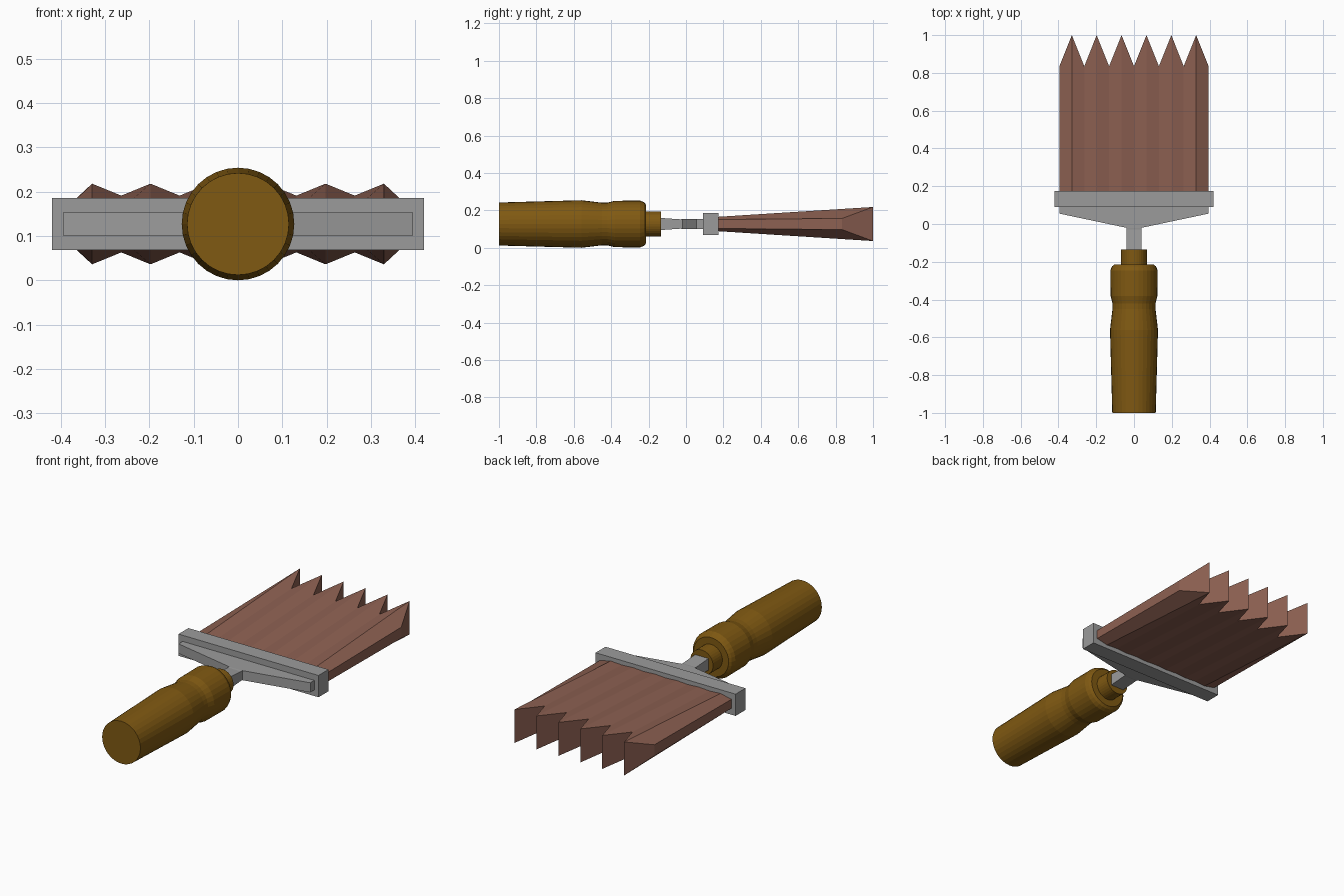
import bpy
import bmesh
import math

if "Cube" in bpy.data.objects:
    bpy.data.objects.remove(bpy.data.objects["Cube"], do_unlink=True)

AXIS_Z = 0.127


def material(name, rgb):
    mat = bpy.data.materials.new(name)
    mat.use_nodes = True
    colour = (*rgb, 1)
    mat.diffuse_color = colour
    mat.node_tree.nodes["Principled BSDF"].inputs["Base Color"].default_value = colour
    return mat


wood = material("golden brown wood", (0.215, 0.1, 0.006))
metal = material("grey metal", (0.33, 0.33, 0.33))
hair = material("reddish brown bristle", (0.27, 0.12, 0.085))


def loft(name, rings, mat):
    """Skin a list of closed rings and cap both ends."""
    bm = bmesh.new()
    loops = [[bm.verts.new(p) for p in ring] for ring in rings]
    for a, b in zip(loops, loops[1:]):
        n = len(a)
        for i in range(n):
            j = (i + 1) % n
            bm.faces.new((a[i], a[j], b[j], b[i]))
    bm.faces.new(loops[0])
    bm.faces.new(loops[-1])
    bmesh.ops.recalc_face_normals(bm, faces=bm.faces)
    mesh = bpy.data.meshes.new(name)
    bm.to_mesh(mesh)
    bm.free()
    mesh.materials.append(mat)
    obj = bpy.data.objects.new(name, mesh)
    bpy.context.collection.objects.link(obj)
    return obj


def circle(y, r, n=32):
    return [(r * math.cos(math.tau * i / n), y, AXIS_Z + r * math.sin(math.tau * i / n))
            for i in range(n)]


def rect(y, w, h):
    return [(x * w, y, AXIS_Z + z * h) for x, z in ((-1, -1), (1, -1), (1, 1), (-1, 1))]


# Turned handle with a waist and a small collar
handle_profile = [(-1, 0.115), (-0.56, 0.127), (-0.45, 0.114), (-0.42, 0.114),
                  (-0.38, 0.124), (-0.245, 0.125), (-0.225, 0.117), (-0.215, 0.105),
                  (-0.215, 0.068), (-0.135, 0.068)]
loft("handle", [circle(y, r) for y, r in handle_profile], wood)

# Stem flaring into the wide bracket
loft("bracket", [rect(-0.16, 0.04, 0.034), rect(-0.03, 0.04, 0.025),
                 rect(-0.02, 0.04, 0.026), rect(0.055, 0.395, 0.026),
                 rect(0.1, 0.395, 0.026)], metal)

# Metal band holding the bristles
loft("ferrule", [rect(0.09, 0.42, 0.059), rect(0.175, 0.42, 0.059)], metal)


# Bristle block: ridged cross-section ending in six points
TUFTS = 6
HALF_WIDTH = 0.395


def bristle_ring(tip):
    top = []
    for i in range(2 * TUFTS + 1):
        x = HALF_WIDTH * (i / TUFTS - 1)
        peak, edge = i % 2 == 1, i in (0, 2 * TUFTS)
        if tip:
            y = 1 if peak else 0.835
            h = 0.091 if peak else 0.03 if edge else 0.064
        else:
            y = 0.165
            h = 0.038 if peak else 0.024 if edge else 0.034
        top.append((x, y, h))
    return top


root, tip = bristle_ring(False), bristle_ring(True)
bm = bmesh.new()
grid = {}
for k, row in enumerate((root, tip)):
    for i, (x, y, h) in enumerate(row):
        for s in (-1, 1):
            grid[k, i, s] = bm.verts.new((x, y, AXIS_Z + s * h))
for i in range(2 * TUFTS):
    for s in (-1, 1):
        bm.faces.new([grid[0, i, s], grid[0, i + 1, s], grid[1, i + 1, s], grid[1, i, s]])
    for k in (0, 1):
        bm.faces.new([grid[k, i, -1], grid[k, i + 1, -1], grid[k, i + 1, 1], grid[k, i, 1]])
for i in (0, 2 * TUFTS):
    bm.faces.new([grid[0, i, -1], grid[1, i, -1], grid[1, i, 1], grid[0, i, 1]])
bmesh.ops.recalc_face_normals(bm, faces=bm.faces)
bristle_mesh = bpy.data.meshes.new("bristles")
bm.to_mesh(bristle_mesh)
bm.free()
bristle_mesh.materials.append(hair)
bpy.context.collection.objects.link(bpy.data.objects.new("bristles", bristle_mesh))
